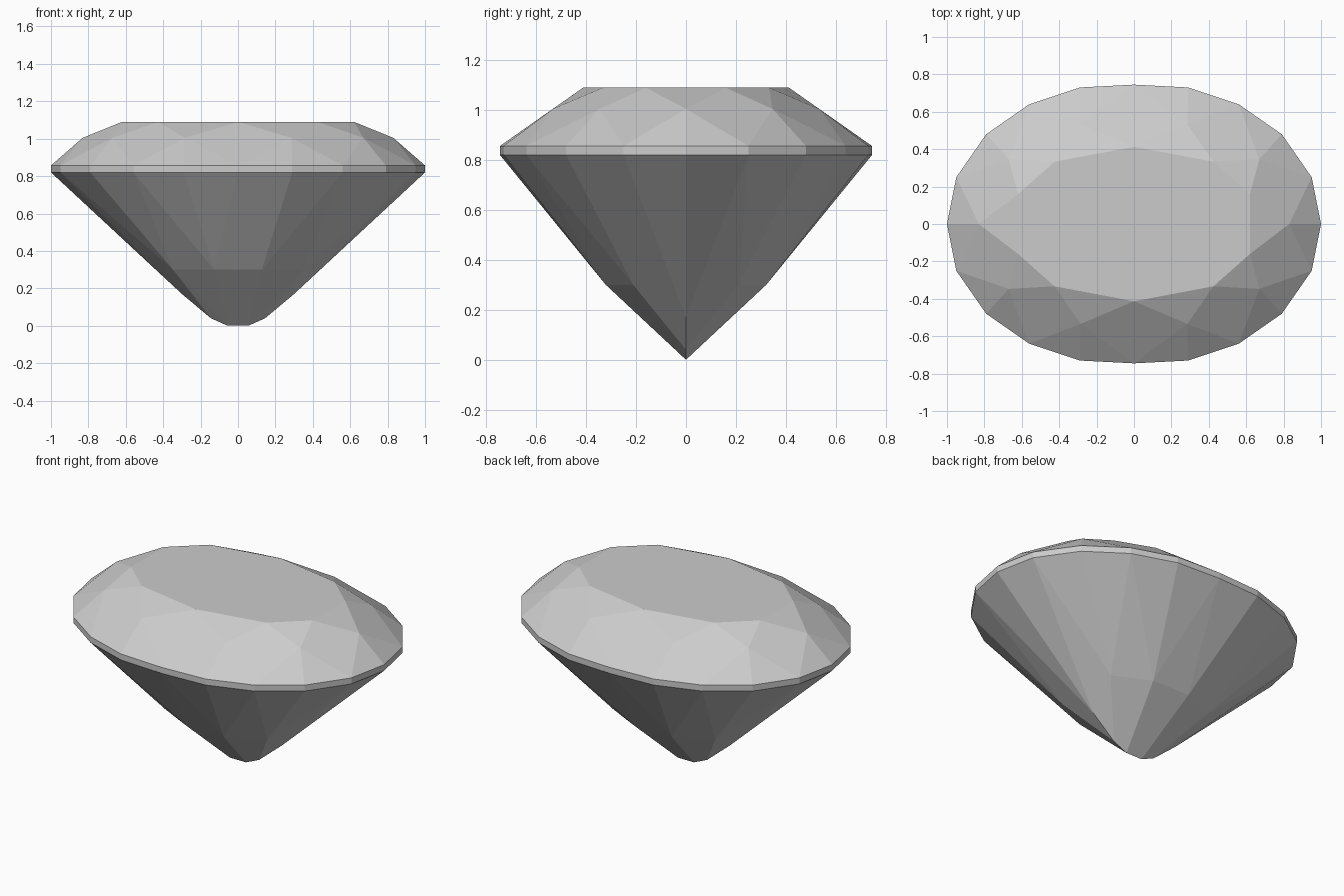
import bpy
import bmesh
import math

cube = bpy.data.objects.get("Cube")
if cube:
    bpy.data.objects.remove(cube)


def mirrored(points):
    """Repeat quarter points over both vertical symmetry planes."""
    return {(sx * x, sy * y, z) for x, y, z in points for sx in (1, -1) for sy in (1, -1)}


def ring(outline, z, scale=1.0):
    return [(x * scale, y * scale, z) for x, y in outline]


# Quarter outlines of each ring of facet corners
girdle = [(1, 0), (0.95, 0.25), (0.79, 0.48), (0.56, 0.64), (0.29, 0.73), (0, 0.745)]
table = [(0.62, 0.16), (0.425, 0.333), (0, 0.413)]
crown = [(0.83, 0), (0.67, 0.347), (0.285, 0.534)]
pavilion = [(0.79, 0.48), (0.29, 0.73)]

corners = (ring(table, 1.09) + ring(crown, 1.005)
           + ring(girdle, 0.857) + ring(girdle, 0.82)
           + ring(pavilion, 0.3, 0.44))
# Keel along the bottom
corners += [(0.3, 0, 0.17), (0.145, 0, 0.04), (0.055, 0, 0)]

# The cut stone is the convex shell around its facet corners
bm = bmesh.new()
for co in sorted(mirrored(corners)):
    bm.verts.new(co)
bmesh.ops.remove_doubles(bm, verts=bm.verts[:], dist=0.0001)
bmesh.ops.convex_hull(bm, input=bm.verts[:])
bmesh.ops.dissolve_limit(bm, angle_limit=math.radians(1.5),
                         verts=bm.verts[:], edges=bm.edges[:])
bmesh.ops.recalc_face_normals(bm, faces=bm.faces[:])
mesh = bpy.data.meshes.new("gemstone")
bm.to_mesh(mesh)
bm.free()

# Stone colour
colour = (0.6, 0.6, 0.6, 1)
mat = bpy.data.materials.new("pale grey stone")
mat.use_nodes = True
mat.diffuse_color = colour
mat.node_tree.nodes["Principled BSDF"].inputs["Base Color"].default_value = colour
mesh.materials.append(mat)

gem = bpy.data.objects.new("gemstone", mesh)
bpy.context.collection.objects.link(gem)
